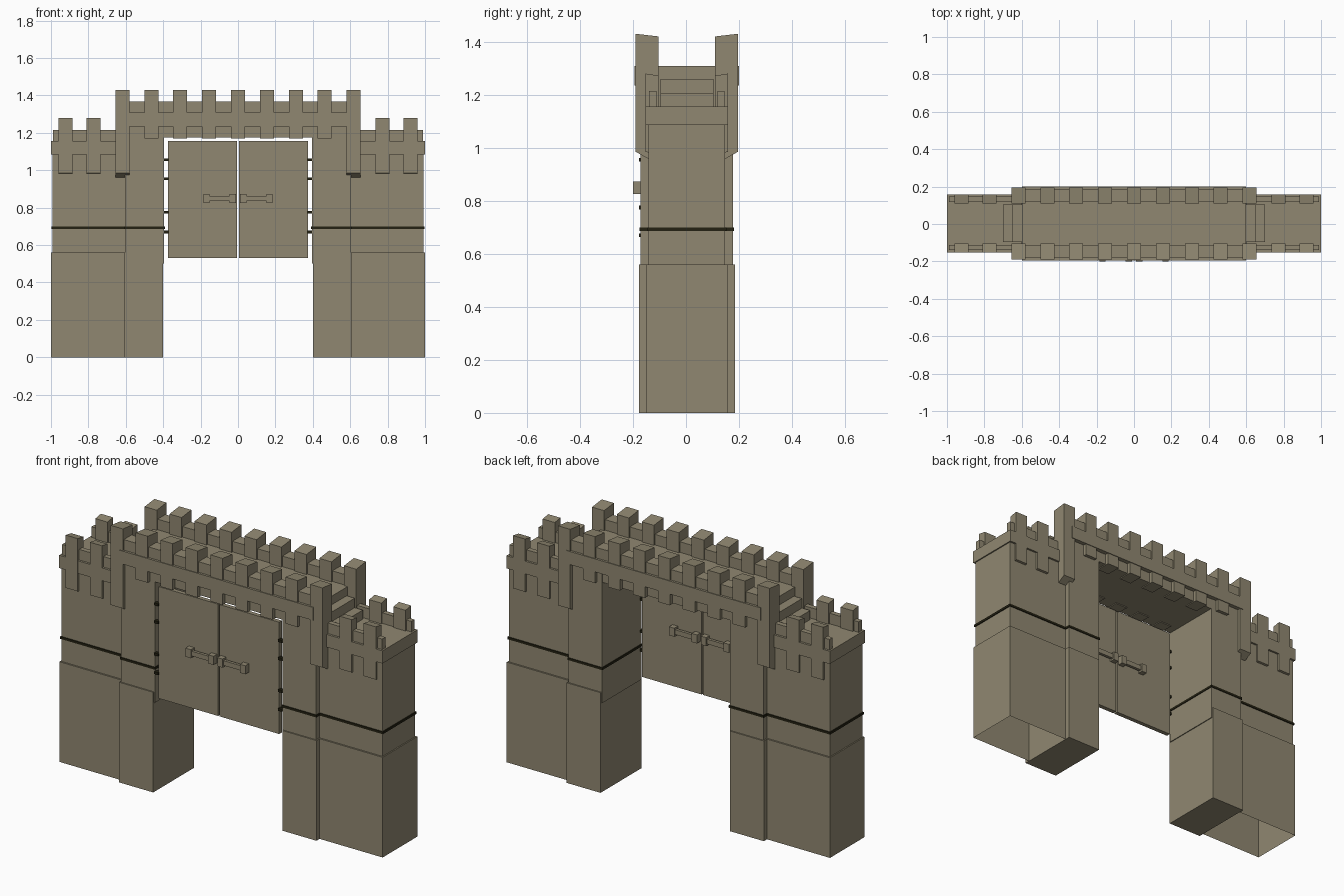
import bpy, bmesh

if "Cube" in bpy.data.objects:
    bpy.data.objects.remove(bpy.data.objects["Cube"])

def material(name, rgb):
    m = bpy.data.materials.new(name)
    m.diffuse_color = (*rgb, 1)
    m.use_nodes = True
    m.node_tree.nodes["Principled BSDF"].inputs["Base Color"].default_value = m.diffuse_color
    return m

STONE = material("tan stone", (0.28, 0.245, 0.165))
DARK = material("dark iron", (0.017, 0.015, 0.006))
CY = 0.003  # small depth offset of the whole gate

def prism(name, x0, x1, profile, mat=STONE, open_bottom=False):
    """Extrude a (y, z) outline from x0 to x1."""
    bm = bmesh.new()
    a = [bm.verts.new((x0, y + CY, z)) for y, z in profile]
    b = [bm.verts.new((x1, y + CY, z)) for y, z in profile]
    n = len(a)
    bm.faces.new(a)
    bm.faces.new(b)
    for i in range(n):
        j = (i + 1) % n
        bm.faces.new((a[i], a[j], b[j], b[i]))
    bmesh.ops.recalc_face_normals(bm, faces=bm.faces)
    if open_bottom:
        low = [f for f in bm.faces if f.normal.z < -0.9]
        bmesh.ops.delete(bm, geom=low, context='FACES_ONLY')
    me = bpy.data.meshes.new(name)
    bm.to_mesh(me)
    bm.free()
    me.materials.append(mat)
    ob = bpy.data.objects.new(name, me)
    bpy.context.collection.objects.link(ob)
    return ob

def box(name, x0, x1, y0, y1, z0, z1, **kw):
    return prism(name, x0, x1, [(y0, z0), (y1, z0), (y1, z1), (y0, z1)], **kw)

def block(name, sx, x0, x1, w, z0, z1, **kw):
    """Box of half depth w, on the left or right side."""
    return box(name, min(sx * x0, sx * x1), max(sx * x0, sx * x1), -w, w, z0, z1, **kw)

def merlon(name, cx, sy, inner, outer, z_in, z_out, z_low, chamfer):
    """Battlement block with a sloping top and bottom."""
    p = [(inner, z_in), (outer, z_out), (outer, z_low + chamfer),
         (outer - 0.045, z_low), (inner, z_low)]
    prism(name, cx - 0.0375, cx + 0.0375, [(sy * y, z) for y, z in p])

for sx in (-1, 1):
    # gate pillars
    block("pillar_base", sx, 0.40, 0.61, 0.181, 0, 0.56)
    block("pillar_shaft", sx, 0.395, 0.603, 0.174, 0.50, 1.25)
    block("pillar_string_course", sx, 0.391, 0.607, 0.178, 0.687, 0.700, mat=DARK)
    # side walls
    block("side_wall_base", sx, 0.60, 1.0, 0.153, 0, 0.56, open_bottom=True)
    block("side_wall", sx, 0.60, 0.993, 0.144, 0.56, 1.155)
    block("side_string_course", sx, 0.60, 0.998, 0.149, 0.687, 0.700, mat=DARK)
    block("side_wall_band", sx, 0.60, 1.0, 0.155, 1.085, 1.156)
    # steps from the gatehouse down to the side wall
    block("upper_step", sx, 0.60, 0.65, 0.10, 1.15, 1.26)
    block("lower_step", sx, 0.65, 0.70, 0.10, 1.15, 1.207)
    for sy in (-1, 1):
        # side parapets and battlements
        ys = sorted((sy * 0.115, sy * 0.143))
        xs = sorted((sx * 0.60, sx * 0.99))
        box("side_parapet", *xs, *ys, 1.15, 1.215)
        for cx in (0.772, 0.922):
            merlon("side_merlon", sx * cx, sy, 0.107, 0.156, 1.272, 1.28, 0.975, 0.01)
        # tall corner posts
        merlon("corner_post", sx * 0.617, sy, 0.107, 0.193, 1.42, 1.43, 0.96, 0.025)

# gatehouse deck over the opening
box("gatehouse_deck", -0.60, 0.60, -0.172, 0.172, 1.175, 1.308)
for sy in (-1, 1):
    ys = sorted((sy * 0.15, sy * 0.197))
    box("gatehouse_band", -0.60, 0.60, *ys, 1.235, 1.308)
    ys = sorted((sy * 0.115, sy * 0.184))
    box("gatehouse_parapet", -0.59, 0.59, *ys, 1.30, 1.367)
    for i in range(-3, 4):
        merlon("gatehouse_merlon", i * 0.1545, sy, 0.107, 0.193, 1.42, 1.43, 1.17, 0)

# doors with hinges and handles
for sx in (-1, 1):
    def part(name, x0, x1, *rest, **kw):
        box(name, *sorted((sx * x0, sx * x1)), *rest, **kw)
    part("door", 0.005, 0.373, -0.172, -0.148, 0.53, 1.155)
    for z in (0.67, 0.775, 0.955, 1.055):
        part("hinge", 0.370, 0.396, -0.180, -0.160, z - 0.007, z + 0.007, mat=DARK)
    for y0, y1, b0, b1 in ((-0.203, -0.172, -0.196, -0.180), (-0.148, -0.117, -0.140, -0.124)):
        part("handle_bar", 0.03, 0.17, b0, b1, 0.835, 0.862)
        part("handle_block", 0.012, 0.045, y0, y1, 0.825, 0.873)
        part("handle_block", 0.152, 0.185, y0, y1, 0.825, 0.873)
